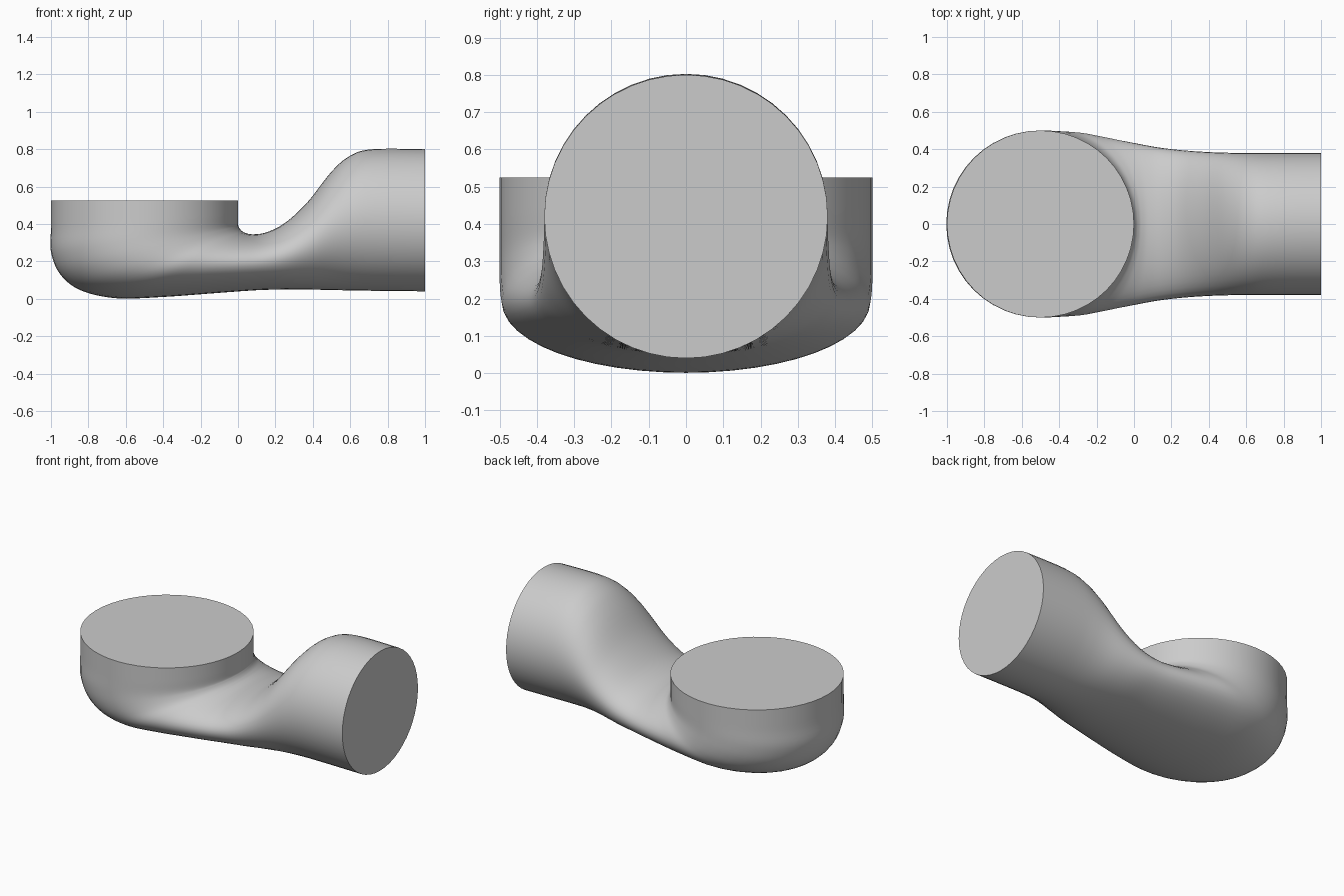
import bpy, bmesh, math

if "Cube" in bpy.data.objects:
    bpy.data.objects.remove(bpy.data.objects["Cube"])

SEGMENTS = 48   # vertices around each ring
STEPS = 5       # rings between two stations

# Stations along the bend: inner x, inner z, outer x, outer z, half width
STATIONS = [
    (0.000, 0.525, -1.00, 0.525, 0.500),
    (0.000, 0.450, -1.00, 0.380, 0.500),
    (0.000, 0.400, -1.00, 0.250, 0.500),
    (0.004, 0.385, -0.95, 0.130, 0.500),
    (0.012, 0.372, -0.84, 0.045, 0.497),
    (0.022, 0.362, -0.65, 0.003, 0.490),
    (0.040, 0.352, -0.40, 0.010, 0.467),
    (0.080, 0.345, -0.10, 0.032, 0.435),
    (0.150, 0.355, 0.10, 0.046, 0.410),
    (0.250, 0.405, 0.25, 0.050, 0.395),
    (0.370, 0.515, 0.37, 0.050, 0.386),
    (0.500, 0.680, 0.50, 0.047, 0.381),
    (0.600, 0.765, 0.60, 0.045, 0.380),
    (0.720, 0.800, 0.72, 0.043, 0.380),
    (1.000, 0.800, 1.00, 0.040, 0.380),
]


def catmull(a, b, c, d, t):
    return 0.5 * (2 * b + (c - a) * t + (2 * a - 5 * b + 4 * c - d) * t * t
                  + (3 * b - a - 3 * c + d) * t ** 3)


def smooth_stations(stations):
    last = len(stations) - 1
    result = []
    for i in range(last):
        four = [stations[min(max(k, 0), last)] for k in range(i - 1, i + 3)]
        for s in range(STEPS):
            result.append([catmull(*values, s / STEPS) for values in zip(*four)])
    return result + [stations[-1]]


def add_ring(bm, station):
    ix, iz, ox, oz, width = station
    ring = []
    for k in range(SEGMENTS):
        a = 2 * math.pi * k / SEGMENTS
        c = math.cos(a) / 2
        ring.append(bm.verts.new(((ix + ox) / 2 + (ix - ox) * c,
                                  width * math.sin(a),
                                  (iz + oz) / 2 + (iz - oz) * c)))
    return ring


# Elbow body: elliptical rings lofted from the round top opening to the side end
bm = bmesh.new()
rings = [add_ring(bm, s) for s in smooth_stations(STATIONS)]
for r0, r1 in zip(rings, rings[1:]):
    for k in range(SEGMENTS):
        n = (k + 1) % SEGMENTS
        bm.faces.new((r0[k], r0[n], r1[n], r1[k]))

# Flat end caps
bm.faces.new(rings[0])
bm.faces.new(rings[-1])
bmesh.ops.recalc_face_normals(bm, faces=bm.faces)

mesh = bpy.data.meshes.new("pipe_elbow")
bm.to_mesh(mesh)
bm.free()
elbow = bpy.data.objects.new("pipe_elbow", mesh)
bpy.context.collection.objects.link(elbow)

# Smooth walls with crisp cap edges
bpy.context.view_layer.objects.active = elbow
elbow.select_set(True)
bpy.ops.object.shade_smooth_by_angle(angle=math.radians(50))
